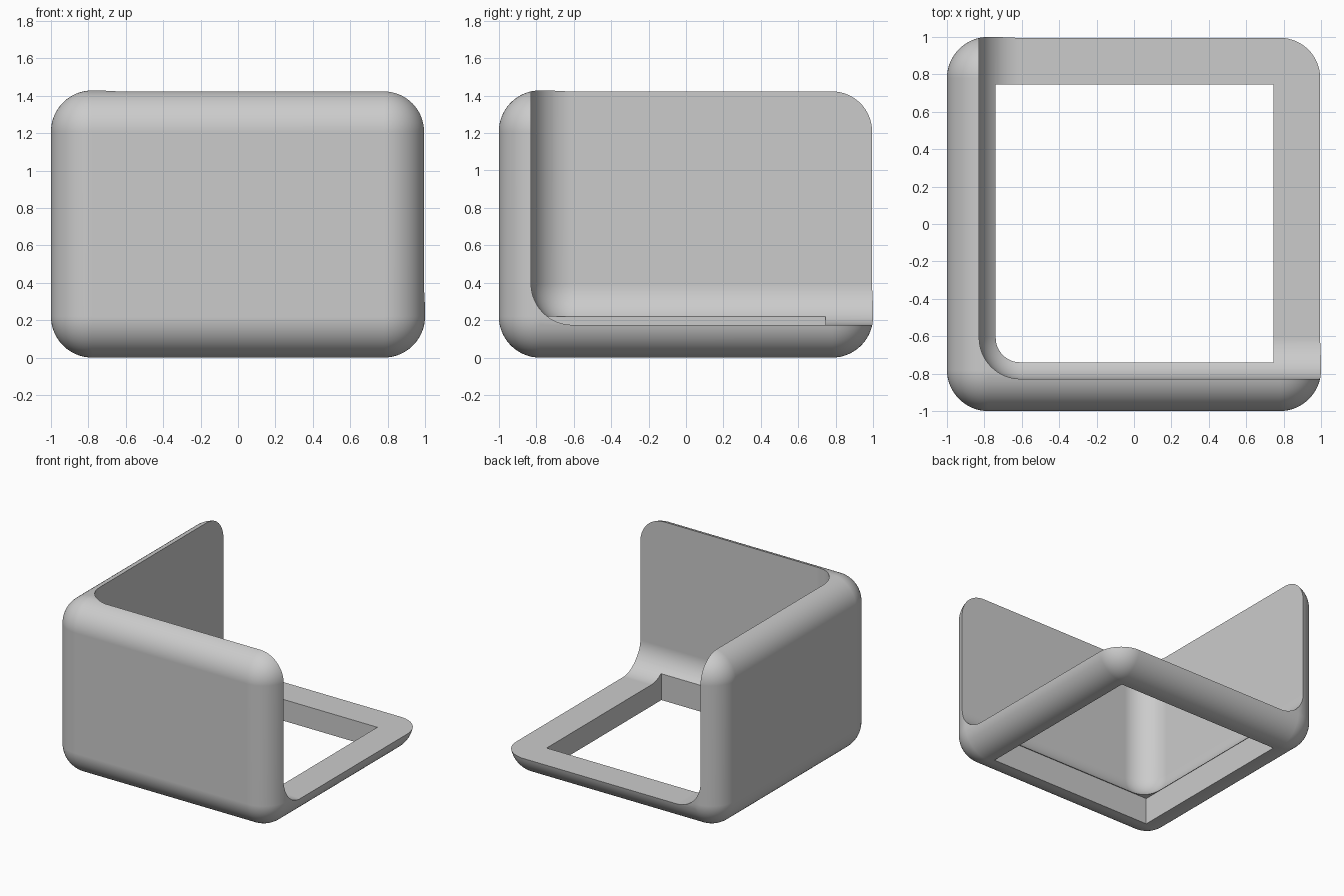
import bpy
import bmesh
import math
from mathutils import Vector

RADIUS = 0.22
HEIGHT = 1.428
WALL = 0.172
HOLE = 0.745

if "Cube" in bpy.data.objects:
    bpy.data.objects.remove(bpy.data.objects["Cube"])


def make_box(name, low, high, radius=0):
    """Box between two corners, with all edges rounded when radius is set."""
    low, high = Vector(low), Vector(high)
    bm = bmesh.new()
    bmesh.ops.create_cube(bm, size=1)
    for v in bm.verts:
        v.co = (low + high) / 2 + v.co * (high - low)
    if radius:
        bmesh.ops.bevel(bm, geom=bm.edges[:], offset=radius, segments=16,
                        profile=0.5, affect='EDGES')
    mesh = bpy.data.meshes.new(name)
    bm.to_mesh(mesh)
    bm.free()
    obj = bpy.data.objects.new(name, mesh)
    bpy.context.collection.objects.link(obj)
    return obj


def cut(target, cutter):
    """Subtract the cutter and remove it."""
    cutter.hide_render = True
    mod = target.modifiers.new("Cut", 'BOOLEAN')
    mod.operation = 'DIFFERENCE'
    mod.solver = 'EXACT'
    mod.object = cutter
    bpy.context.view_layer.objects.active = target
    bpy.ops.object.modifier_apply(modifier=mod.name)
    bpy.data.objects.remove(cutter)


# Rounded outer body
shell = make_box("corner_shell", (-1, -1, 0), (1, 1, HEIGHT), RADIUS)

# Rounded cavity, open to the left, back and top
inner = WALL - 1
cut(shell, make_box("cavity_cutter", (inner, inner, WALL + 0.003),
                    (1.6, 1.6, 2), RADIUS))

# Square opening in the floor, stopping just above the floor surface
cut(shell, make_box("floor_cutter", (-HOLE, -HOLE, -0.2),
                    (HOLE, HOLE, 0.219)))

# Plain grey material
grey = bpy.data.materials.new("light_grey")
grey.use_nodes = True
colour = (0.6, 0.6, 0.6, 1)
grey.diffuse_color = colour
grey.node_tree.nodes["Principled BSDF"].inputs["Base Color"].default_value = colour
shell.data.materials.clear()
shell.data.materials.append(grey)

# Smooth fillets with crisp cut edges
bpy.ops.object.select_all(action='DESELECT')
shell.select_set(True)
bpy.context.view_layer.objects.active = shell
bpy.ops.object.shade_smooth_by_angle(angle=math.radians(25))
normals = shell.modifiers.new("Weighted Normals", 'WEIGHTED_NORMAL')
normals.keep_sharp = True
